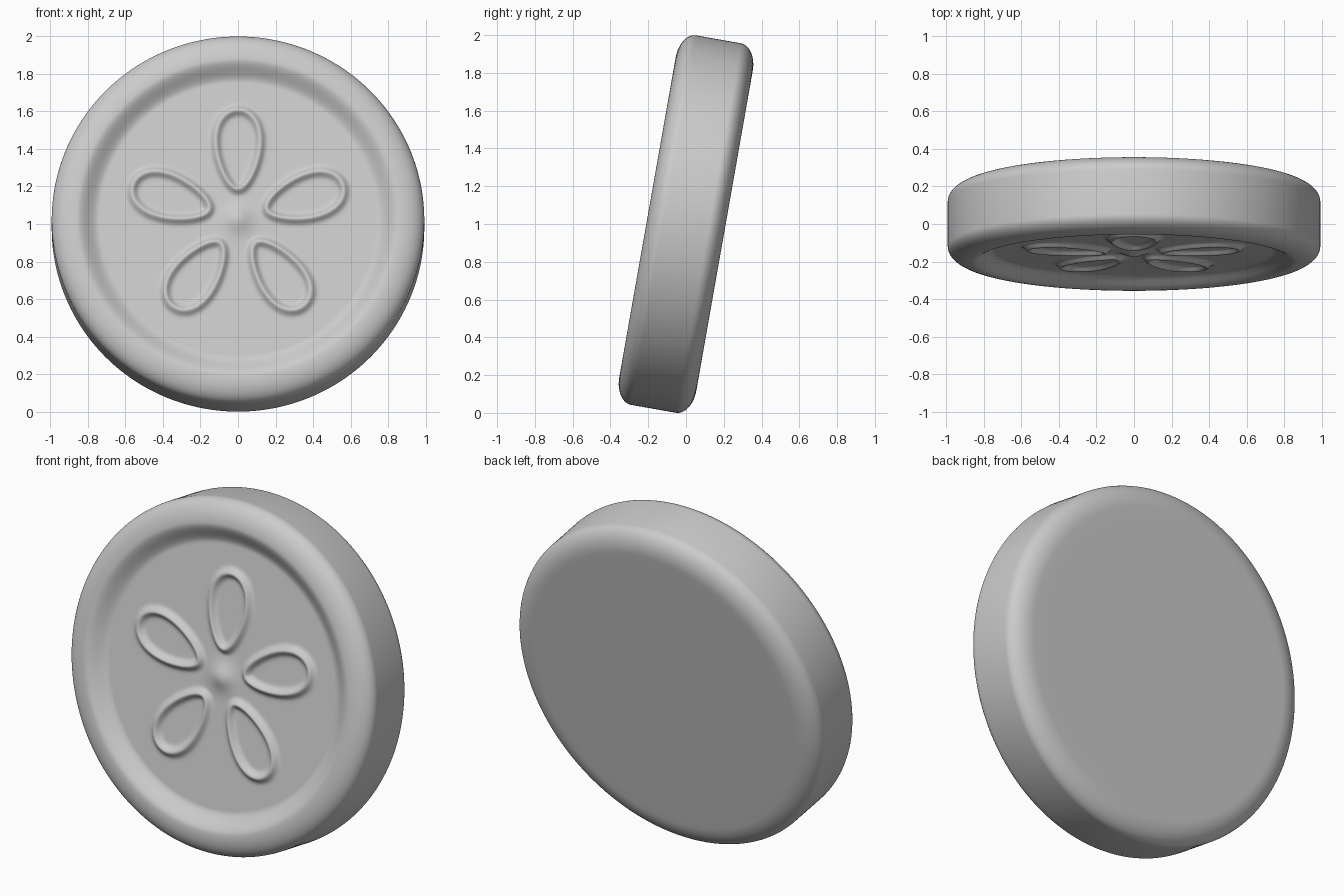
import bpy, bmesh, math
from mathutils import Matrix, Vector, kdtree

cube = bpy.data.objects.get("Cube")
if cube:
    bpy.data.objects.remove(cube, do_unlink=True)

SEGMENTS = 400
TILT = math.radians(10)
PANEL_R, PANEL_H = 0.74, 0.147      # recessed front panel
RIM_R, RIM_H = 0.86, 0.207          # crest of the rounded rim
OUTER_R, SIDE_H = 0.993, 0.12       # straight tread


def petal_points(count=240):
    """Egg-shaped outlines of the five petals, narrow end inward."""
    for k in range(5):
        turn = Matrix.Rotation(math.radians(90 + 72 * k), 3, 'Z')
        for i in range(count):
            a = math.tau * i / count
            yield turn @ Vector((0.375 + 0.213 * math.cos(a),
                                 0.115 * math.sin(a) * (1 + 0.25 * math.cos(a)), 0))


outline = list(petal_points())
tree = kdtree.KDTree(len(outline))
for i, p in enumerate(outline):
    tree.insert(p, i)
tree.balance()


def panel_relief(x, y):
    """Raised petal outlines and the soft hub bump."""
    dist = tree.find(Vector((x, y, 0)))[2]
    ridge = 0.027 * math.exp(-(dist / 0.022) ** 2)
    hub = 0.03 * math.exp(-(math.hypot(x, y) / 0.07) ** 2)
    return max(ridge, hub)


def corner(sign, steps=14):
    """Rounded edge from the face crest (front) to the tread."""
    for i in range(steps + 1):
        a = math.pi / 2 * (1 - i / steps)
        yield (RIM_R + (OUTER_R - RIM_R) * math.cos(a),
               sign * (SIDE_H + (RIM_H - SIDE_H) * math.sin(a)))


# Radial profile: panel, recess wall, front edge, tread, back edge, back face
profile = [(PANEL_R * i / 100, PANEL_H) for i in range(1, 101)]
for i in range(1, 16):
    t = i / 16
    profile.append((PANEL_R + (RIM_R - PANEL_R) * t,
                    PANEL_H + (RIM_H - PANEL_H) * t * t * (3 - 2 * t)))
profile += list(corner(1)) + [(OUTER_R, 0)] + list(corner(-1))[::-1]
profile += [(0.8, -RIM_H), (0.4, -RIM_H)]

# Revolve the profile, adding the relief on the panel
bm = bmesh.new()
rings = []
for r, h in profile:
    ring = []
    for s in range(SEGMENTS):
        a = math.tau * s / SEGMENTS
        x, y = r * math.cos(a), r * math.sin(a)
        lift = panel_relief(x, y) if h == PANEL_H else 0
        ring.append(bm.verts.new((x, y, h + lift)))
    rings.append(ring)
for inner, outer in zip(rings, rings[1:]):
    for s in range(SEGMENTS):
        n = (s + 1) % SEGMENTS
        bm.faces.new((inner[s], outer[s], outer[n], inner[n]))
front = bm.verts.new((0, 0, PANEL_H + panel_relief(0, 0)))
back = bm.verts.new((0, 0, -RIM_H))
for s in range(SEGMENTS):
    n = (s + 1) % SEGMENTS
    bm.faces.new((front, rings[0][s], rings[0][n]))
    bm.faces.new((back, rings[-1][n], rings[-1][s]))
bmesh.ops.recalc_face_normals(bm, faces=bm.faces)

# Stand the disc up, leaning back, and rest it on the ground
bm.transform(Matrix.Rotation(math.pi / 2 - TILT, 4, 'X'))
low = min(v.co.z for v in bm.verts)
bmesh.ops.translate(bm, verts=bm.verts, vec=(0, 0, -low))

mesh = bpy.data.meshes.new("flower_disc")
bm.to_mesh(mesh)
bm.free()
mesh.shade_smooth()

grey = bpy.data.materials.new("light_grey")
grey.use_nodes = True
colour = (0.6, 0.6, 0.6, 1)
grey.diffuse_color = colour
grey.node_tree.nodes["Principled BSDF"].inputs["Base Color"].default_value = colour
mesh.materials.append(grey)
bpy.context.collection.objects.link(bpy.data.objects.new("flower_disc", mesh))
